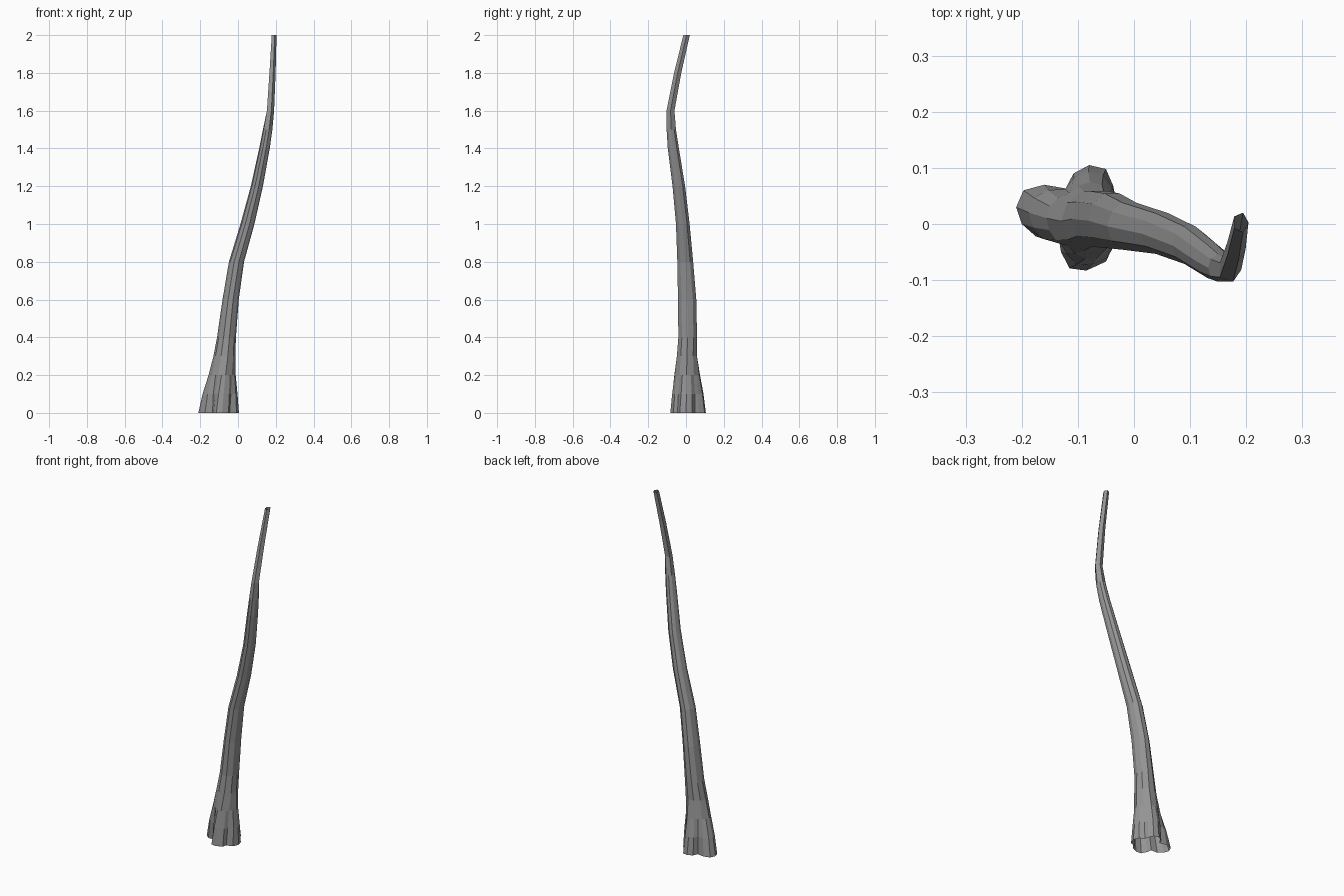
import bpy, bmesh
from math import cos, sin, tau

# Scalloped root outline on the ground, counter-clockwise from +x
roots = [(0.005, 0.0), (-0.005, 0.033), (-0.033, 0.048), (-0.037, 0.068),
         (-0.05, 0.098), (-0.08, 0.105), (-0.108, 0.09), (-0.12, 0.063),
         (-0.16, 0.07), (-0.197, 0.06), (-0.21, 0.03), (-0.2, 0.0),
         (-0.175, -0.022), (-0.135, -0.022), (-0.13, -0.05), (-0.115, -0.079),
         (-0.085, -0.083), (-0.05, -0.067), (-0.044, -0.045), (-0.008, -0.033)]

# Trunk rings: z, centre x, centre y, half width x, half width y, sides, root weight
rings = [(0.0, -0.09, 0.01, 0.08, 0.08, 20, 1.0),
         (0.1, -0.084, 0.006, 0.07, 0.068, 20, 0.6),
         (0.2, -0.078, 0.004, 0.06, 0.06, 20, 0.25),
         (0.3, -0.072, 0.005, 0.058, 0.056, 10, 0),
         (0.4, -0.061, 0.009, 0.05, 0.052, 10, 0),
         (0.6, -0.039, 0.006, 0.043, 0.051, 10, 0),
         (0.8, -0.008, -0.004, 0.04, 0.044, 10, 0),
         (1.0, 0.05, -0.017, 0.037, 0.038, 10, 0),
         (1.2, 0.1, -0.038, 0.032, 0.035, 10, 0),
         (1.4, 0.14, -0.067, 0.028, 0.031, 10, 0),
         (1.5, 0.157, -0.078, 0.025, 0.026, 10, 0),
         (1.6, 0.17, -0.082, 0.021, 0.022, 5, 0),
         (1.8, 0.181, -0.044, 0.018, 0.02, 5, 0),
         (2.0, 0.19, 0.003, 0.014, 0.018, 5, 0)]

# Trunk surface, open at the ground and at the tip
bm = bmesh.new()
previous = None
for z, cx, cy, rx, ry, n, w in rings:
    ring = []
    for i in range(n):
        a = tau * i / n
        x, y = cx + rx * cos(a), cy + ry * sin(a)
        if w:
            x += (roots[i][0] - x) * w
            y += (roots[i][1] - y) * w
        ring.append(bm.verts.new((x, y, z)))
    # Join to the ring below, merging facets where the side count halves
    if previous:
        k = len(previous) // n
        for i in range(n):
            low = [previous[(i * k + j) % len(previous)] for j in range(k + 1)]
            bm.faces.new(low + [ring[(i + 1) % n], ring[i]])
    previous = ring

mesh = bpy.data.meshes.new("trunk")
bm.to_mesh(mesh)
bm.free()
trunk = bpy.data.objects.new("trunk", mesh)
bpy.context.collection.objects.link(trunk)

# Dark grey bark
bark = bpy.data.materials.new("bark")
bark.diffuse_color = (0.3, 0.3, 0.3, 1)
mesh.materials.append(bark)
